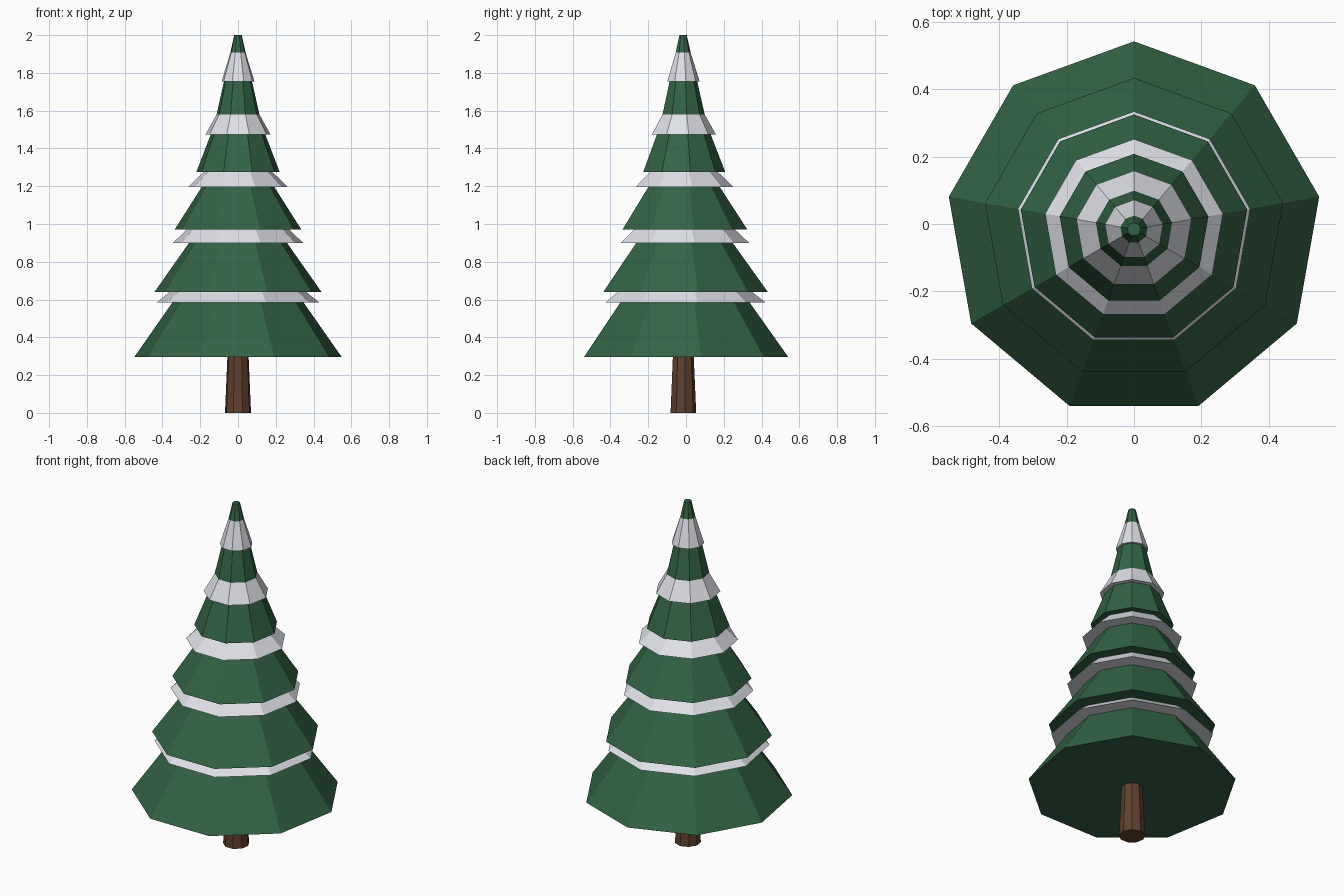
import bpy
import bmesh
from math import cos, sin, pi

cube = bpy.data.objects.get("Cube")
if cube:
    bpy.data.objects.remove(cube, do_unlink=True)

SIDES = 9
CENTRE_Y = -0.016


def material(name, rgb):
    mat = bpy.data.materials.new(name)
    mat.use_nodes = True
    colour = (*rgb, 1.0)
    mat.diffuse_color = colour
    mat.node_tree.nodes["Principled BSDF"].inputs["Base Color"].default_value = colour
    return mat


def frustum(name, z0, r0, z1, r1, mat):
    """Closed nine-sided tapered solid with one corner pointing to the back."""
    bm = bmesh.new()
    rings = []
    for z, r in ((z0, r0), (z1, r1)):
        angles = [pi / 2 + 2 * pi * i / SIDES for i in range(SIDES)]
        rings.append([bm.verts.new((r * cos(a), r * sin(a), z)) for a in angles])
    low, high = rings
    for i in range(SIDES):
        j = (i + 1) % SIDES
        bm.faces.new((low[i], low[j], high[j], high[i]))
    bm.faces.new(low[::-1])
    bm.faces.new(high)
    mesh = bpy.data.meshes.new(name)
    bm.to_mesh(mesh)
    bm.free()
    mesh.materials.append(mat)
    obj = bpy.data.objects.new(name, mesh)
    obj.location.y = CENTRE_Y
    bpy.context.collection.objects.link(obj)


green = material("pine_green", (0.033, 0.125, 0.06))
white = material("snow_white", (0.80, 0.82, 0.87))
brown = material("bark_brown", (0.115, 0.052, 0.025))

# Trunk
frustum("trunk", 0, 0.07, 0.32, 0.056, brown)

# Branch tiers: base height, base radius, top height, top radius
tiers = [
    (0.295, 0.558, 0.68, 0.285),
    (0.64, 0.449, 1.01, 0.185),
    (0.97, 0.341, 1.32, 0.115),
    (1.275, 0.224, 1.62, 0.09),
    (1.58, 0.115, 2.0, 0.02),
]
for n, tier in enumerate(tiers, 1):
    frustum(f"branch_tier_{n}", *tier, green)

# Snow bands tucked under each tier, and the snow cap near the tip
bands = [
    (0.585, 0.436, 0.65, 0.355),
    (0.90, 0.350, 0.98, 0.265),
    (1.195, 0.268, 1.285, 0.175),
    (1.475, 0.174, 1.60, 0.104),
    (1.755, 0.088, 1.93, 0.034),
]
for n, band in enumerate(bands, 1):
    frustum(f"snow_band_{n}", *band, white)
